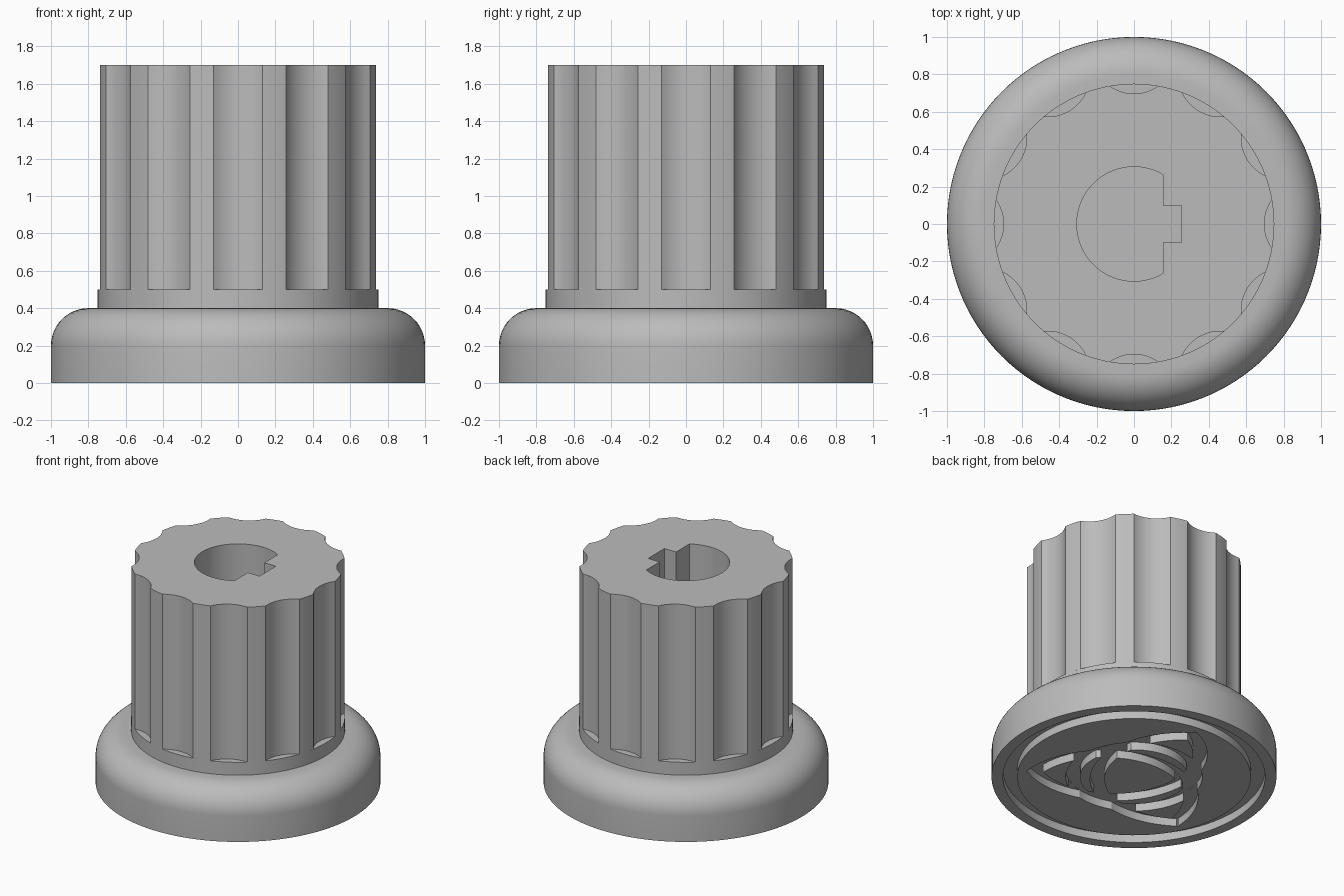
import bpy, bmesh, math
from math import sin, cos, pi, radians

if "Cube" in bpy.data.objects:
    bpy.data.objects.remove(bpy.data.objects["Cube"])

grey = bpy.data.materials.new("grey_plastic")
grey.diffuse_color = (0.5, 0.5, 0.5, 1)
grey.use_nodes = True
grey.node_tree.nodes["Principled BSDF"].inputs["Base Color"].default_value = grey.diffuse_color


def make(name, bm):
    bmesh.ops.recalc_face_normals(bm, faces=bm.faces)
    me = bpy.data.meshes.new(name)
    bm.to_mesh(me)
    bm.free()
    me.materials.append(grey)
    ob = bpy.data.objects.new(name, me)
    bpy.context.collection.objects.link(ob)
    return ob


def ring(bm, pts, z):
    return [bm.verts.new((x, y, z)) for x, y in pts]


def bridge(bm, a, b):
    n = len(a)
    for i in range(n):
        j = (i + 1) % n
        bm.faces.new((a[i], a[j], b[j], b[i]))


def circle(r, n=120):
    return [(r * cos(2 * pi * i / n), r * sin(2 * pi * i / n)) for i in range(n)]


def select_only(ob):
    bpy.ops.object.select_all(action='DESELECT')
    ob.select_set(True)
    bpy.context.view_layer.objects.active = ob


# Flanged base with a ring groove underneath and a collar on top
DEPTH = 0.06
profile = [(0.82, 0), (0.82, DEPTH), (0.92, DEPTH), (0.92, 0), (1, 0)]
profile += [(0.8 + 0.2 * cos(a), 0.2 + 0.2 * sin(a))
            for a in [pi / 2 * k / 12 for k in range(13)]]
profile += [(0.75, 0.4), (0.75, 0.5)]
bm = bmesh.new()
rings = [ring(bm, circle(r), z) for r, z in profile]
for a, b in zip(rings, rings[1:]):
    bridge(bm, a, b)
bm.faces.new(rings[0])
bm.faces.new(rings[-1])
base = make("base", bm)


# Engraved three-pointed knot and ring on the underside
def cut_base(bm):
    cutter = make("cutter", bm)
    select_only(base)
    mod = base.modifiers.new("engrave", 'BOOLEAN')
    mod.operation = 'DIFFERENCE'
    mod.solver = 'EXACT'
    mod.object = cutter
    bpy.ops.object.modifier_apply(modifier=mod.name)
    bpy.data.objects.remove(cutter)


TIP, HALF = 0.70, 0.05
C, R = TIP / 2, TIP * math.sqrt(3) / 2
for k in range(3):
    mid = radians(26 + 120 * k)

    def band_edge(r, n=40):
        t = (C + math.sqrt(4 * r * r - 3 * C * C)) / 2
        p = math.atan2(t * sin(pi / 3), t / 2 - C) - 0.015
        angles = [p + (2 * pi - 2 * p) * i / n for i in range(n + 1)]
        return [(C * cos(mid) + r * cos(mid + a), C * sin(mid) + r * sin(mid + a))
                for a in angles]

    bm = bmesh.new()
    outer, inner = band_edge(R + HALF), band_edge(R - HALF)
    lo, hi = -0.1 - 0.01 * k, DEPTH + 0.0005 * k
    ol, il, oh, ih = (ring(bm, p, z) for p, z in
                      ((outer, lo), (inner, lo), (outer, hi), (inner, hi)))
    sections = list(zip(ol, il, ih, oh))
    for a, b in zip(sections, sections[1:]):
        bridge(bm, a, b)
    bm.faces.new(sections[0])
    bm.faces.new(sections[-1])
    cut_base(bm)

bm = bmesh.new()
loops = [ring(bm, circle(r, 72), z) for r, z in
         ((0.48, -0.15), (0.48, DEPTH + 0.002), (0.38, DEPTH + 0.002), (0.38, -0.15))]
for i in range(4):
    bridge(bm, loops[i], loops[(i + 1) % 4])
cut_base(bm)

# Fluted grip: twelve shallow scallops around the outline
outline = []
half, dip = radians(10), 0.697
edge_x, edge_y = 0.75 * cos(half), 0.75 * sin(half)
sag = edge_x - dip
rad = (edge_y ** 2 + sag ** 2) / (2 * sag)
sweep = math.asin(edge_y / rad)
for k in range(12):
    a = k * pi / 6
    for i in range(13):
        s = sweep * (i / 6 - 1)
        x, y = dip + rad - rad * cos(s), rad * sin(s)
        outline.append((x * cos(a) - y * sin(a), x * sin(a) + y * cos(a)))
    for d in (12.5, 15, 17.5):
        b = a + radians(d)
        outline.append((0.75 * cos(b), 0.75 * sin(b)))

# D-shaped shaft hole with a keyway
flat, bore = 0.155, 0.306
start = math.acos(flat / bore)
hole = [(bore * cos(start + (2 * pi - 2 * start) * i / 48),
         bore * sin(start + (2 * pi - 2 * start) * i / 48)) for i in range(49)]
hole += [(flat, -0.1), (0.255, -0.1), (0.255, 0.1), (flat, 0.1)]

bm = bmesh.new()
top_edges = []
for pts in (outline, hole):
    low, high = ring(bm, pts, 0.5), ring(bm, pts, 1.7)
    bridge(bm, low, high)
    top_edges += [bm.edges.get((high[i - 1], high[i])) for i in range(len(high))]
bmesh.ops.triangle_fill(bm, edges=top_edges, use_beauty=True)
grip = make("fluted_grip", bm)

for ob in (base, grip):
    select_only(ob)
    bpy.ops.object.shade_smooth_by_angle(angle=radians(20))
